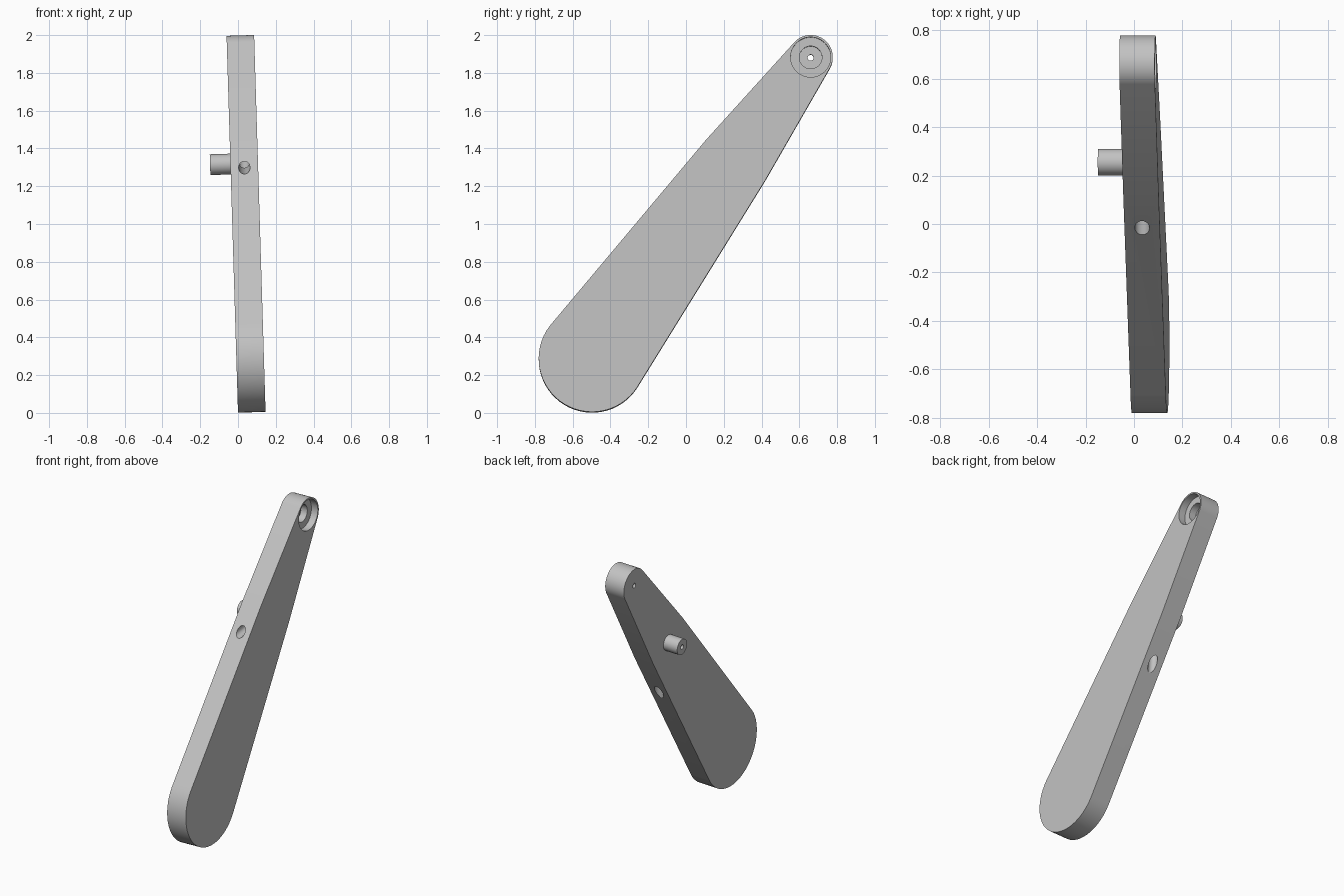
import bpy, bmesh, math
from mathutils import Matrix, Vector

if "Cube" in bpy.data.objects:
    bpy.data.objects.remove(bpy.data.objects["Cube"], do_unlink=True)

THICK = 0.146
LOW, LOW_R = (-0.497, 0.284), 0.283      # wide rounded end (y, z)
TOP, TOP_R = (0.66, 1.88), 0.117         # narrow rounded end
PIN = (0.255, 1.318)

gray = bpy.data.materials.new("light gray")
gray.use_nodes = True
gray.diffuse_color = (0.54, 0.54, 0.54, 1)
gray.node_tree.nodes["Principled BSDF"].inputs["Base Color"].default_value = gray.diffuse_color


def add_object(name, bm):
    bmesh.ops.recalc_face_normals(bm, faces=bm.faces[:])
    mesh = bpy.data.meshes.new(name)
    bm.to_mesh(mesh)
    bm.free()
    mesh.materials.append(gray)
    obj = bpy.data.objects.new(name, mesh)
    bpy.context.collection.objects.link(obj)
    return obj


def rod(name, start, end, radius):
    """Closed cylinder between two points."""
    a, b = Vector(start), Vector(end)
    turn = (b - a).to_track_quat('Z', 'Y').to_matrix().to_4x4()
    bm = bmesh.new()
    bmesh.ops.create_cone(bm, cap_ends=True, segments=48, radius1=radius, radius2=radius,
                          depth=(b - a).length,
                          matrix=Matrix.Translation((a + b) / 2) @ turn)
    return add_object(name, bm)


def arc(center, radius, start, end, steps=32):
    angles = [math.radians(start + (end - start) * i / steps) for i in range(steps + 1)]
    return [(center[0] + radius * math.cos(t), center[1] + radius * math.sin(t)) for t in angles]


# Tapered arm: two round ends joined by slightly bowed sides
outline = arc(LOW, LOW_R, 137, 328) + [(0.418, 1.225)]
outline += arc(TOP, TOP_R, -28, 135) + [(0.106, 1.442)]
bm = bmesh.new()
face = bm.faces.new([bm.verts.new((0, y, z)) for y, z in outline])
new = bmesh.ops.extrude_face_region(bm, geom=[face])["geom"]
bmesh.ops.translate(bm, vec=(THICK, 0, 0), verts=[v for v in new if isinstance(v, bmesh.types.BMVert)])
arm = add_object("arm", bm)


def across(name, center, x0, x1, radius):
    return rod(name, (x0, *center), (x1, *center), radius)


mid = THICK / 2
tools = [
    # Pivot pin on the -x side, with a narrow bore
    (across("pivot_pin", PIN, 0.03, -0.108, 0.055), 'UNION'),
    (across("pin_bore", PIN, -0.2, mid, 0.016), 'DIFFERENCE'),
    # Stepped recess in the narrow end, with a through hole
    (across("recess", TOP, THICK - 0.05, 0.3, 0.106), 'DIFFERENCE'),
    (across("inner_recess", TOP, THICK - 0.1, 0.3, 0.06), 'DIFFERENCE'),
    (across("axle_hole", TOP, -0.1, 0.3, 0.016), 'DIFFERENCE'),
    # Two edge holes that meet behind the pin
    (rod("upper_edge_hole", (mid, -0.15, 1.28), (mid, 0.25, 1.33), 0.03), 'DIFFERENCE'),
    (rod("lower_edge_hole", (mid, 0.235, 0.8), (mid, 0.25, 1.33), 0.03), 'DIFFERENCE'),
]
for tool, operation in tools:
    mod = arm.modifiers.new(tool.name, 'BOOLEAN')
    mod.operation, mod.object, mod.solver = operation, tool, 'EXACT'

# Bake the cuts, then remove the cutters
bpy.context.view_layer.update()
baked = bpy.data.meshes.new_from_object(arm.evaluated_get(bpy.context.evaluated_depsgraph_get()))
arm.modifiers.clear()
arm.data = baked
for tool, _ in tools:
    bpy.data.objects.remove(tool, do_unlink=True)

# The whole arm leans slightly toward -x
arm.data.transform(Matrix.Rotation(math.radians(-1.74), 4, 'Y'))
arm.data.materials.clear()
arm.data.materials.append(gray)

bpy.ops.object.select_all(action='DESELECT')
arm.select_set(True)
bpy.context.view_layer.objects.active = arm
bpy.ops.object.shade_smooth_by_angle(angle=math.radians(30))
